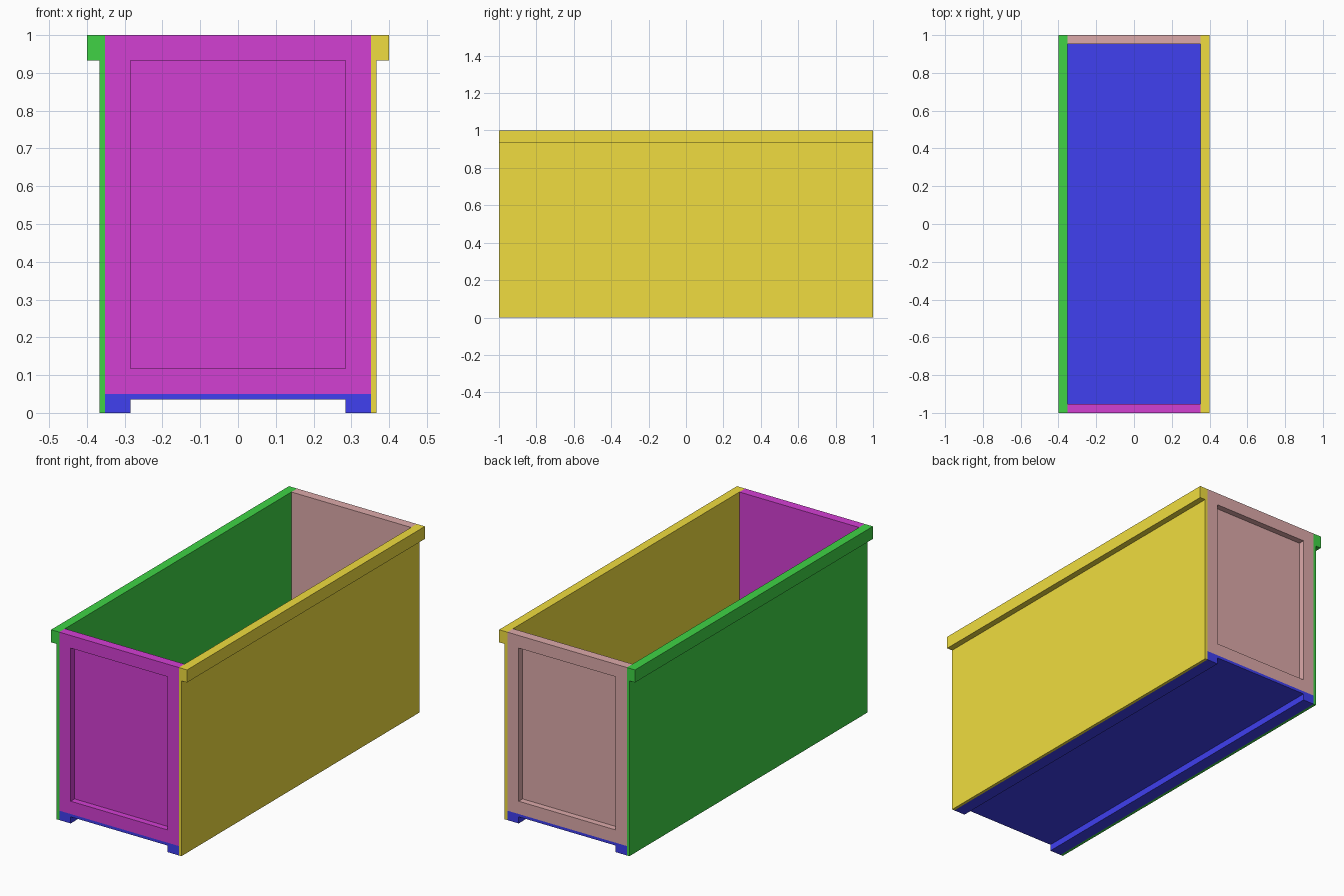
import bpy, bmesh

if "Cube" in bpy.data.objects:
    bpy.data.objects.remove(bpy.data.objects["Cube"])

IN, SKIN, LIP = 0.352, 0.367, 0.40      # half widths: inside, wall skin, rim
RAIL, FLOOR, FRAME_LOW, FRAME_TOP = 0.285, 0.05, 0.118, 0.933
THICK, RECESS = 0.048, 0.033            # end panel thickness and recess depth


def finish(name, bm, color):
    bmesh.ops.recalc_face_normals(bm, faces=bm.faces)
    mesh = bpy.data.meshes.new(name)
    bm.to_mesh(mesh)
    bm.free()
    mat = bpy.data.materials.new(name + "_paint")
    mat.diffuse_color = (*color, 1)
    mat.use_nodes = True
    mat.node_tree.nodes["Principled BSDF"].inputs["Base Color"].default_value = mat.diffuse_color
    mesh.materials.append(mat)
    obj = bpy.data.objects.new(name, mesh)
    bpy.context.collection.objects.link(obj)


def extrude_profile(name, points, color):
    """Extrude an x-z profile along the full length in y."""
    bm = bmesh.new()
    face = bm.faces.new([bm.verts.new((x, -1, z)) for x, z in points])
    ext = bmesh.ops.extrude_face_region(bm, geom=[face], use_keep_orig=True)
    verts = [g for g in ext["geom"] if isinstance(g, bmesh.types.BMVert)]
    bmesh.ops.translate(bm, verts=verts, vec=(0, 2, 0))
    finish(name, bm, color)


def end_panel(name, s, color):
    """Framed end wall with a rectangular recess on its outer side."""
    bm = bmesh.new()

    def ring(x, z0, z1, y):
        return [bm.verts.new((a, s * y, b))
                for a, b in ((-x, z0), (x, z0), (x, z1), (-x, z1))]

    rings = [ring(IN, FLOOR, 1, 1 - THICK),
             ring(IN, FLOOR, 1, 1),
             ring(RAIL, FRAME_LOW, FRAME_TOP, 1),
             ring(RAIL, FRAME_LOW, FRAME_TOP, 1 - RECESS)]
    for a, b in zip(rings, rings[1:]):
        for i in range(4):
            j = (i + 1) % 4
            bm.faces.new((a[i], a[j], b[j], b[i]))
    bm.faces.new(rings[0])
    bm.faces.new(rings[-1])
    finish(name, bm, color)


# Side walls with an overhanging rim
for name, s, color in (("left_wall", -1, (0.05, 0.65, 0.06)),
                       ("right_wall", 1, (0.87, 0.72, 0.05))):
    wall = [(IN, 0), (SKIN, 0), (SKIN, FRAME_TOP), (LIP, FRAME_TOP), (LIP, 1), (IN, 1)]
    extrude_profile(name, [(s * x, z) for x, z in wall], color)

# Floor with two runners underneath
half = [(RAIL, 0.035), (RAIL, 0), (IN, 0), (IN, FLOOR)]
extrude_profile("floor", half + [(-x, z) for x, z in reversed(half)], (0.05, 0.05, 0.87))

# Recessed end panels
end_panel("front_panel", -1, (0.65, 0.05, 0.65))
end_panel("back_panel", 1, (0.72, 0.40, 0.40))
